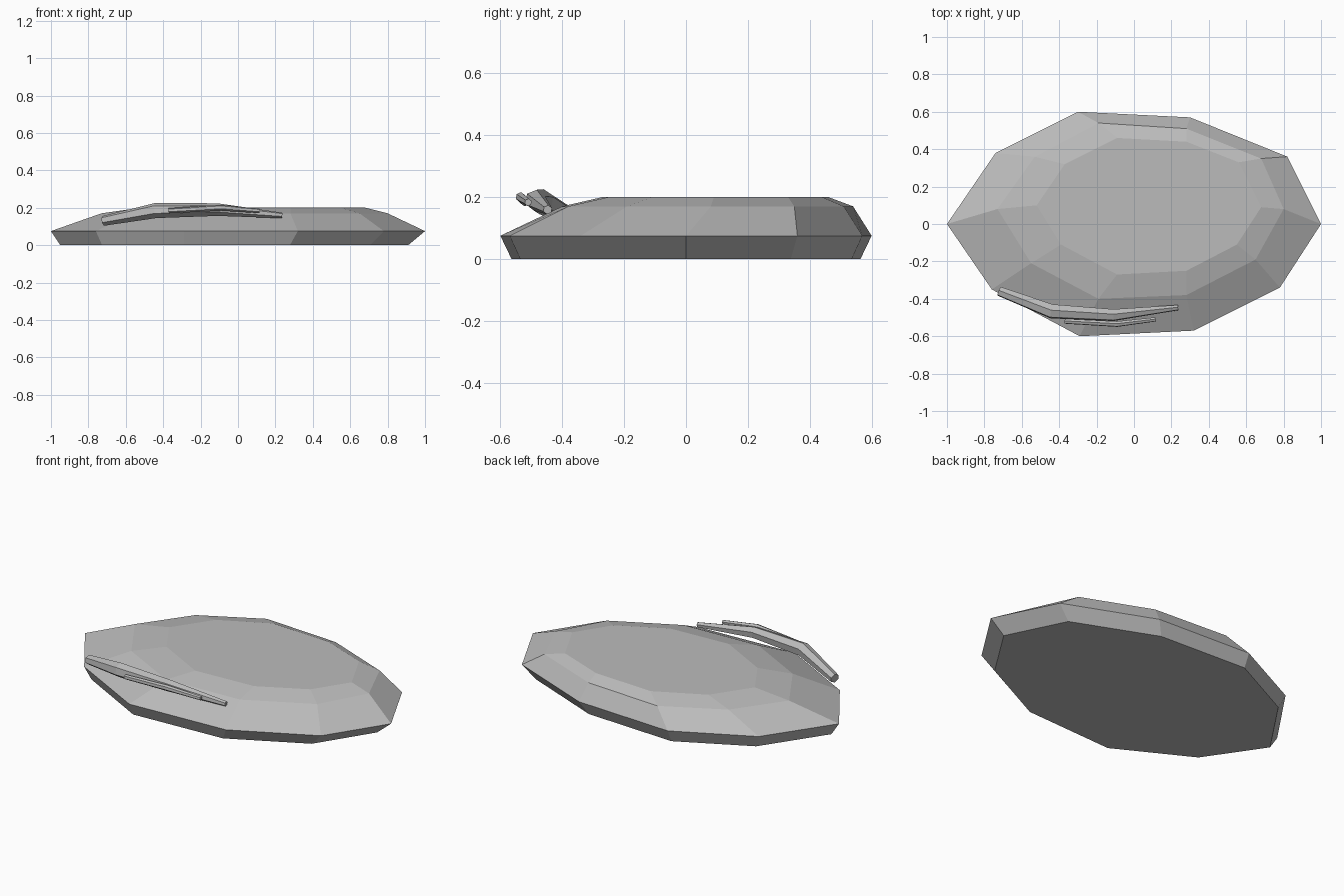
import bpy, bmesh
from math import cos, sin, pi, radians
from mathutils import Vector

if "Cube" in bpy.data.objects:
    bpy.data.objects.remove(bpy.data.objects["Cube"], do_unlink=True)

stone = bpy.data.materials.new("stone_grey")
stone.use_nodes = True
stone.diffuse_color = (0.5, 0.5, 0.5, 1)
stone.node_tree.nodes["Principled BSDF"].inputs["Base Color"].default_value = (0.5, 0.5, 0.5, 1)


def loft(name, rings):
    """Skin a stack of equal-length rings and cap both ends."""
    bm = bmesh.new()
    loops = [[bm.verts.new(p) for p in ring] for ring in rings]
    n = len(loops[0])
    for a, b in zip(loops, loops[1:]):
        for i in range(n):
            j = (i + 1) % n
            bm.faces.new((a[i], a[j], b[j], b[i]))
    bm.faces.new(loops[0][::-1])
    bm.faces.new(loops[-1])
    bmesh.ops.recalc_face_normals(bm, faces=bm.faces)
    mesh = bpy.data.meshes.new(name)
    bm.to_mesh(mesh)
    bm.free()
    mesh.materials.append(stone)
    obj = bpy.data.objects.new(name, mesh)
    bpy.context.collection.objects.link(obj)
    return obj


def rod(name, path, sides=6, tilt=radians(8)):
    """Tapered bent rod; path points are (x, y, z, radius)."""
    pts = [Vector(p[:3]) for p in path]
    rings = []
    for i, p in enumerate(pts):
        along = (pts[min(i + 1, len(pts) - 1)] - pts[max(i - 1, 0)]).normalized()
        side = along.cross(Vector((0, 0, 1))).normalized()
        up = side.cross(along)
        angles = [pi / 2 + tilt + 2 * pi * k / sides for k in range(sides)]
        rings.append([p + path[i][3] * (side * cos(a) + up * sin(a)) for a in angles])
    return loft(name, rings)


# Faceted slab: widest rim, shoulder and flat top
rim = [(1, 0), (.82, .36), (.3, .57), (-.3, .6), (-.74, .38),
       (-1, 0), (-.76, -.35), (-.29, -.6), (.32, -.57), (.78, -.34)]
shoulder = [(.8, .08), (.68, .35), (.28, .51), (-.19, .54), (-.53, .36),
            (-.73, .08), (-.55, -.21), (-.19, -.4), (.28, -.38), (.65, -.19)]
crown = [(.68, .09), (.56, .33), (.28, .44), (-.09, .46), (-.37, .32),
         (-.52, .1), (-.39, -.11), (-.09, -.27), (.28, -.25), (.55, -.11)]
base = [(x * .93 - .02, y * .94) for x, y in rim]
levels = [(base, 0), (rim, .075), (shoulder, .17), (crown, .2)]
loft("stone_slab", [[(x, y, z) for x, y in ring] for ring, z in levels])

# Two bent rods resting along the front edge
rod("large_rod", [(-.72, -.36, .13, .027), (-.44, -.467, .185, .041),
                  (-.11, -.487, .19, .034), (.235, -.447, .159, .015)])
rod("small_rod", [(-.37, -.52, .184, .014), (-.09, -.535, .2, .016),
                  (.115, -.51, .183, .012)])
